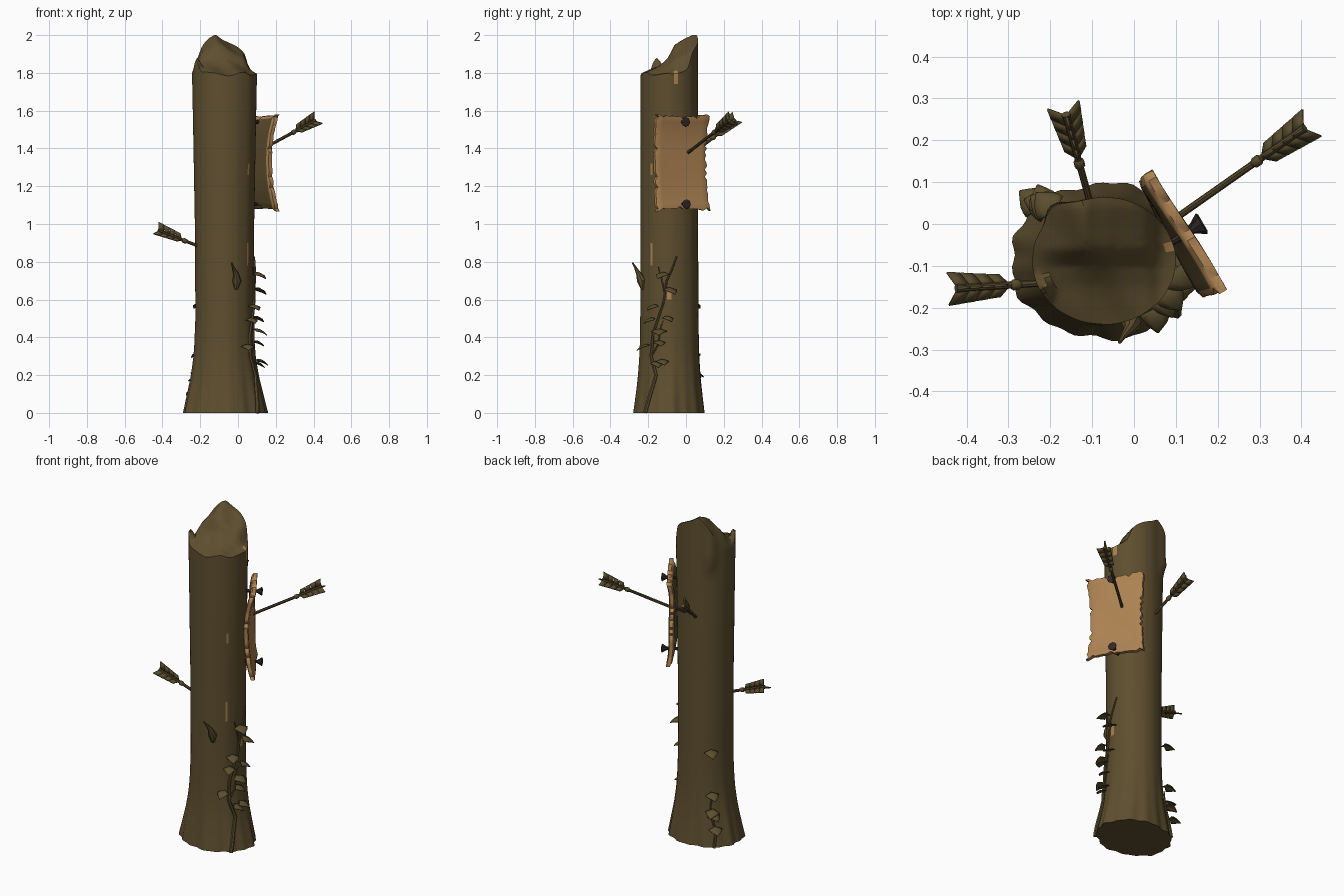
import bpy, bmesh, math, random
from mathutils import Vector

if "Cube" in bpy.data.objects:
    bpy.data.objects.remove(bpy.data.objects["Cube"])

random.seed(4)
UP = Vector((0, 0, 1))


def material(name, rgb):
    m = bpy.data.materials.new(name)
    m.diffuse_color = (*rgb, 1)
    m.use_nodes = True
    m.node_tree.nodes["Principled BSDF"].inputs["Base Color"].default_value = m.diffuse_color
    return m


BARK = material("bark brown", (0.112, 0.077, 0.028))
ARROW = material("arrow olive", (0.095, 0.070, 0.026))
LEAF = material("leaf olive", (0.105, 0.077, 0.028))
TAN = material("parchment tan", (0.42, 0.225, 0.085))
IRON = material("dark iron", (0.032, 0.020, 0.020))


def finish(bm, name, mats, angle=40, solid=0):
    bmesh.ops.recalc_face_normals(bm, faces=bm.faces)
    me = bpy.data.meshes.new(name)
    bm.to_mesh(me)
    bm.free()
    ob = bpy.data.objects.new(name, me)
    bpy.context.collection.objects.link(ob)
    for m in mats:
        me.materials.append(m)
    if solid:
        mod = ob.modifiers.new("thickness", "SOLIDIFY")
        mod.thickness, mod.offset = solid, 0
    bpy.ops.object.select_all(action='DESELECT')
    ob.select_set(True)
    bpy.context.view_layer.objects.active = ob
    bpy.ops.object.shade_smooth_by_angle(angle=math.radians(angle))
    return ob


def lerp(table, v):
    if v <= table[0][0]:
        return table[0][1]
    for (a, p), (b, q) in zip(table, table[1:]):
        if v <= b:
            return p + (q - p) * (v - a) / (b - a)
    return table[-1][1]


def bridge(bm, a, b):
    n = len(a)
    return [bm.faces.new((a[i], a[(i + 1) % n], b[(i + 1) % n], b[i])) for i in range(n)]


def tube(bm, pts, radii, sides=8):
    rings = []
    for i, p in enumerate(pts):
        d = (pts[min(i + 1, len(pts) - 1)] - pts[max(i - 1, 0)]).normalized()
        u = d.orthogonal().normalized() if not rings else (u - d * u.dot(d)).normalized()
        v = d.cross(u)
        rings.append([bm.verts.new(p + radii[i] * (u * math.cos(k * math.tau / sides)
                      + v * math.sin(k * math.tau / sides))) for k in range(sides)])
    for a, b in zip(rings, rings[1:]):
        bridge(bm, a, b)
    bm.faces.new(rings[0])
    bm.faces.new(rings[-1])


# trunk surface: radii by height, root folds, one bulge near the break
RX = [(0, .222), (.1, .2), (.2, .178), (.32, .162), (.5, .154), (1, .157), (1.5, .166), (1.8, .172)]
RY = [(0, .186), (.1, .174), (.2, .164), (.32, .157), (.5, .154), (1, .152), (1.8, .152)]


def surf(th, z, off=0.0):
    fold = .35 * math.sin(9 * th + 1) + .4 * math.sin(16 * th) + .3 * math.sin(5 * th + 2)
    k = 1 + fold * (.006 + .045 * max(0, 1 - z / .42) ** 1.5)
    da = (th - math.radians(130) + math.pi) % math.tau - math.pi
    k += .15 * math.exp(-(da / .2) ** 2 - ((z - 1.75) / .05) ** 2)
    return Vector((-.072 + (lerp(RX, z) * k + off) * math.cos(th),
                   -.088 + (lerp(RY, z) * k + off) * math.sin(th), z))


# broken top height: tall at the back, low at the front, with a side splinter
PX = [(-.245, 0), (-.215, .1), (-.19, .155), (-.15, .19), (-.12, .21), (-.06, .18),
      (0, .14), (.035, .11), (.06, .03), (.1, 0)]
QY = [(-.24, 0), (-.15, .22), (-.1, .42), (-.06, .76), (.04, 1)]


def top_height(x, y):
    spike = .09 * math.exp(-((x + .215) / .025) ** 2 - ((y + .155) / .035) ** 2)
    return 1.79 + max(lerp(PX, x) * lerp(QY, y), spike) + .006 * math.sin(40 * x + 25 * y)


# trunk
SEG = 80
bm = bmesh.new()
levels = [i * .06 for i in range(30)]
rings = [[bm.verts.new(surf(k * math.tau / SEG, z)) for k in range(SEG)] for z in levels]
rim = [surf(k * math.tau / SEG, 1.78) for k in range(SEG)]
for f in (.35, .7, 1):
    ring = []
    for p in rim:
        z = 1.745 + (top_height(p.x, p.y) - 1.745) * f
        ring.append(bm.verts.new((p.x, p.y, z)))
    rings.append(ring)
for s in (.94, .87, .78, .68, .56, .43, .3, .17, .06):
    ring = []
    for p in rim:
        x, y = -.072 + (p.x + .072) * s, -.088 + (p.y + .088) * s
        ring.append(bm.verts.new((x, y, top_height(x, y))))
    rings.append(ring)
chips = [(-37, .84), (-35, 1.28), (-90, 1.56), (-90, 1.22), (0, .65), (12, 1.78)]
for a, b in zip(rings, rings[1:]):
    for f in bridge(bm, a, b):
        c = f.calc_center_median()
        deg = math.degrees(math.atan2(c.y + .088, c.x + .072))
        if any(abs(deg - d) < 2.3 and abs(c.z - z) < .031 for d, z in chips):
            f.material_index = 1
bm.faces.new(rings[0])
bm.faces.new(rings[-1])
finish(bm, "trunk", [BARK, TAN])

# broken twig on the front
bm = bmesh.new()
tube(bm, [Vector(p) for p in ((-.035, -.283, .795), (-.025, -.268, .77), (-.01, -.25, .735),
                              (-.006, -.236, .70), (-.01, -.228, .655))],
     [.004, .007, .014, .024, .01])
finish(bm, "front_twig", [BARK])


# ivy: stems following the trunk, with arched leaves
def stem(name, path, r):
    pts = []
    for (a, z), (b, w) in zip(path, path[1:]):
        for i in range(4):
            t = i / 4
            pts.append(surf(math.radians(a + (b - a) * t), z + (w - z) * t, .006))
    bm = bmesh.new()
    tube(bm, pts, [r * (1 - .6 * i / len(pts)) for i in range(len(pts))], 6)
    finish(bm, name, [LEAF])


stem("right_vine", [(-41, 0), (-34, .1), (-25, .2), (-36, .3), (-33, .42), (-22, .5),
                    (-12, .58), (-5, .7), (5, .76), (17, .85)], .011)
stem("right_vine_branch_low", [(-36, .3), (-22, .36), (-16, .46), (-10, .5)], .006)
stem("right_vine_branch_high", [(-9, .63), (-16, .72), (-24, .79)], .006)
stem("back_vine", [(133, 0), (138, .1), (131, .2), (136, .32)], .009)


def leaf(bm, deg, z, side, size):
    th = math.radians(deg)
    n = Vector((math.cos(th), math.sin(th), 0))
    d = (n * .65 + UP.cross(n) * side * .7 + UP * .3).normalized()
    s = d.cross(UP).normalized()
    base = surf(th, z, .002)
    rows = []
    for t, w in ((0, .04), (.15, .08), (.3, .5), (.45, .46), (.65, .36), (.85, .17), (1, .02)):
        c = base + d * size * t - UP * size * .75 * t * t
        rows.append([bm.verts.new(c + s * size * w * e - UP * size * w * .3 * abs(e))
                     for e in (-1, -.5, 0, .5, 1)])
    for a, b in zip(rows, rows[1:]):
        for i in range(4):
            bm.faces.new((a[i], a[i + 1], b[i + 1], b[i]))


bm = bmesh.new()
for deg, z, side in ((-42, .36, -.8), (-22, .38, .7), (-15, .28, .5), (-30, .5, -.6), (-8, .51, .8),
                     (-24, .57, -.5), (-20, .44, .3), (-4, .66, .7), (-8, .74, -.4), (-28, .27, .9)):
    leaf(bm, deg, z, side, random.uniform(.065, .085))
finish(bm, "right_ivy_leaves", [LEAF], 60, .004)
bm = bmesh.new()
for deg, z, side in ((134, .32, .2), (138, .22, -.5), (131, .2, .6), (136, .12, .1), (135, .58, 0)):
    leaf(bm, deg, z, side, .08)
finish(bm, "back_ivy_leaves", [LEAF], 60, .004)

# parchment: thick curled sheet with ragged edges and a dark back
N = Vector((math.cos(math.radians(30)), math.sin(math.radians(30)), 0))
T = Vector((-N.y, N.x, 0))
C = Vector((.103, -.03, 1.325))
NU, NV = 16, 28
bm = bmesh.new()
rag = [[random.uniform(0, .006) + (.013 if random.random() < .16 else 0) for _ in range(30)]
       for _ in range(4)]
sheets = []
for side in (-1, 1):
    grid = []
    for j in range(NV + 1):
        row = []
        for i in range(NU + 1):
            u, v = 2 * i / NU - 1, 2 * j / NV - 1
            a, b = u * (.157 + .013 * v * v), v * (.247 + .014 * u * u)
            a += rag[0][j] if i == 0 else -rag[1][j] if i == NU else 0
            b += rag[2][i] if j == 0 else -rag[3][i] if j == NV else 0
            curl = .028 * abs(v) ** 3 - .004 + .006 * math.sin(3 * v + 2 * u)
            thick = .016 * (.65 if i in (0, NU) or j in (0, NV) else 1)
            row.append(bm.verts.new(C + T * a + UP * b + N * (curl + side * thick)))
        grid.append(row)
    for j in range(NV):
        for i in range(NU):
            f = bm.faces.new((grid[j][i], grid[j][i + 1], grid[j + 1][i + 1], grid[j + 1][i]))
            f.material_index = 1 if side < 0 and 0 < i < NU - 1 and 0 < j < NV - 1 else 0
    sheets.append(grid[0] + [r[-1] for r in grid[1:-1]] + grid[-1][::-1]
                  + [r[0] for r in grid[-2:0:-1]])
bridge(bm, *sheets)
finish(bm, "parchment", [TAN, BARK], 50)

# nails holding the parchment
for name, y, z in (("upper_nail", -.005, 1.54), ("lower_nail", .0, 1.105)):
    p = C + T * y
    p.z = z
    bm = bmesh.new()
    tube(bm, [p - N * .03, p + N * .04, p + N * .05, p + N * .066, p + N * .07],
         [.009, .010, .016, .026, .02], 8)
    finish(bm, name, [IRON], 30)


# arrows: shaft, binding ring and three notched vanes
def arrow(name, start, end):
    a, b = Vector(start), Vector(end)
    d = (b - a).normalized()
    bm = bmesh.new()
    tube(bm, [a - d * .05, b - d * .02, b], [.0085, .0085, .011])
    tube(bm, [b - d * .165, b - d * .16, b - d * .145, b - d * .14], [.009, .013, .013, .009])
    finish(bm, name + "_shaft", [ARROW])
    u = d.cross(UP).normalized()
    v = u.cross(d)
    bm = bmesh.new()
    for k in range(3):
        ang = math.radians(90 + 120 * k)
        w = u * math.cos(ang) + v * math.sin(ang)
        # four slanted barbs with gaps between them
        for i in range(4):
            s0, s1, h = -.135 + i * .033, -.135 + (i + 1) * .033, .03 + .004 * i
            bm.faces.new([bm.verts.new(b + d * s + w * r) for s, r in
                          ((s0, .004), (s1, .004), (s1 + .003, .012),
                           (s1 + .016, h + .003), (s0 + .018, h))])
    finish(bm, name + "_feathers", [ARROW], 30, .006)


arrow("right_arrow", (.08, 0, 1.37), (.408, .23, 1.548))
arrow("left_arrow", (-.2, -.14, .88), (-.425, -.154, .965))
arrow("back_arrow", (-.11, .07, 1.40), (-.163, .262, 1.55))
